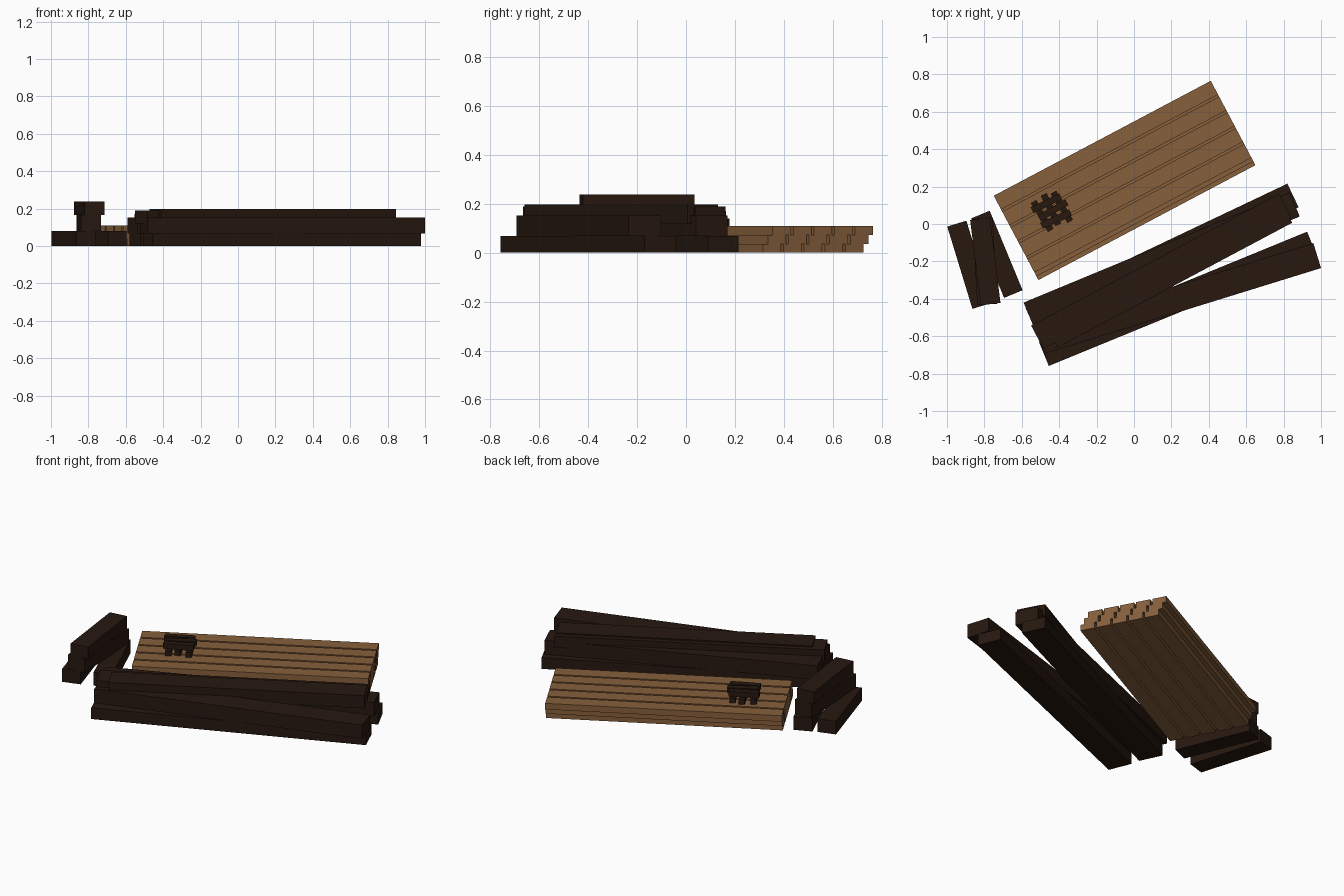
import bpy
from math import radians, cos, sin

if "Cube" in bpy.data.objects:
    bpy.data.objects.remove(bpy.data.objects["Cube"])

def material(name, rgb):
    m = bpy.data.materials.new(name)
    m.diffuse_color = (*rgb, 1)
    m.use_nodes = True
    m.node_tree.nodes["Principled BSDF"].inputs["Base Color"].default_value = m.diffuse_color
    return m

light_wood = material("light_wood", (0.24, 0.115, 0.045))
dark_wood = material("dark_wood", (0.02, 0.009, 0.005))

def box(name, centre, size, z0, z1, angle, mat):
    """Box with length along its local x, turned by angle degrees, from z0 to z1."""
    bpy.ops.mesh.primitive_cube_add(size=1, location=(*centre, (z0 + z1) / 2),
                                    rotation=(0, 0, radians(angle)))
    o = bpy.context.object
    o.name = name
    o.scale = (*size, z1 - z0)
    o.data.materials.append(mat)
    return o

def local(origin, angle, u, v):
    a = radians(angle)
    return (origin[0] + u * cos(a) - v * sin(a), origin[1] + u * sin(a) + v * cos(a))

# plank stack: three layers of five boards, each layer shifted sideways
STACK, TILT = (-0.05, 0.2325), 27.9
for layer in range(3):
    edge = 0.21 + 0.0225 * layer
    for i in range(5):
        v = edge - 0.041 - i * 0.0955
        box(f"plank_{layer}_{i}", local(STACK, TILT, 0, v), (1.313, 0.083),
            0.0365 * layer, 0.0365 * (layer + 1), TILT, light_wood)

# long beams in a loose pile: centre, length, bottom, top, angle
long_beams = [
    ((0.235, -0.40), 1.55, 0.0, 0.068, 22.3),
    ((0.150, -0.18), 1.55, 0.0, 0.068, 25.4),
    ((0.239, -0.398), 1.55, 0.068, 0.152, 17.2),
    ((0.148, -0.19), 1.54, 0.068, 0.152, 22.5),
    ((0.145, -0.253), 1.50, 0.12, 0.190, 28.0),
    ((0.186, -0.265), 1.42, 0.12, 0.197, 28.0),
]
for i, (c, length, z0, z1, ang) in enumerate(long_beams):
    box(f"long_beam_{i}", c, (length, 0.14), z0, z1, ang, dark_wood)

# short beams: two on the ground, two stacked on top
short_beams = [
    ((-0.88, -0.218), 0.0, 0.08, -73),
    ((-0.733, -0.162), 0.0, 0.08, -67.5),
    ((-0.797, -0.20), 0.08, 0.166, -87),
    ((-0.795, -0.20), 0.166, 0.238, -83),
]
for i, (c, z0, z1, ang) in enumerate(short_beams):
    box(f"short_beam_{i}", c, (0.46, 0.107), z0, z1, ang, dark_wood)

# small crossed sticks resting on the planks
STICKS = (-0.44, 0.07)
for i, (shift, skew) in enumerate([(0.0, 3), (0.008, -2), (-0.006, 2)]):
    d = (i - 1) * 0.058
    box(f"lower_stick_{i}", local(STICKS, TILT, d, shift), (0.18, 0.034),
        0.109, 0.139, TILT + 90 + skew, dark_wood)
    box(f"upper_stick_{i}", local(STICKS, TILT, shift, d * 0.85), (0.17, 0.036),
        0.139, 0.17, TILT - skew, dark_wood)
